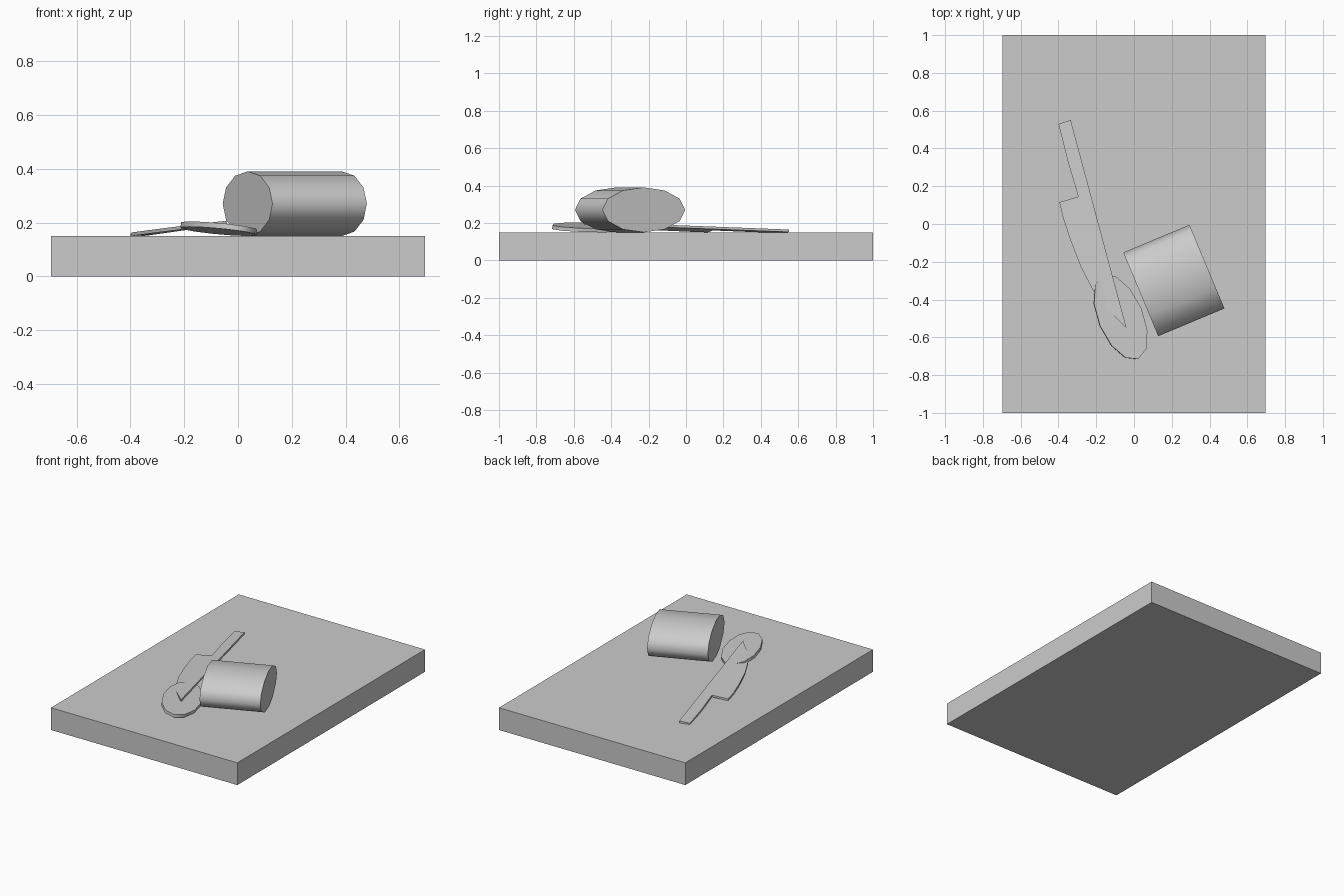
import bpy, bmesh, math
from mathutils import Matrix, Vector

cube = bpy.data.objects.get("Cube")
if cube:
    bpy.data.objects.remove(cube, do_unlink=True)

grey = bpy.data.materials.new("plain_grey")
grey.use_nodes = True
GREY = (0.6, 0.6, 0.6, 1)
grey.diffuse_color = GREY
grey.node_tree.nodes["Principled BSDF"].inputs["Base Color"].default_value = GREY


def prism(name, outline, depth, matrix, smooth=None):
    """Extrude a flat outline downwards by depth, then place it."""
    bm = bmesh.new()
    face = bm.faces.new([bm.verts.new((x, y, 0)) for x, y in outline])
    ext = bmesh.ops.extrude_face_region(bm, geom=[face])
    moved = [v for v in ext["geom"] if isinstance(v, bmesh.types.BMVert)]
    bmesh.ops.translate(bm, verts=moved, vec=(0, 0, -depth))
    bm.transform(matrix)
    bmesh.ops.recalc_face_normals(bm, faces=bm.faces)
    mesh = bpy.data.meshes.new(name)
    bm.to_mesh(mesh)
    bm.free()
    mesh.materials.append(grey)
    obj = bpy.data.objects.new(name, mesh)
    bpy.context.collection.objects.link(obj)
    if smooth:
        bpy.ops.object.select_all(action="DESELECT")
        obj.select_set(True)
        bpy.context.view_layer.objects.active = obj
        bpy.ops.object.shade_smooth_by_angle(angle=math.radians(smooth))
    return obj


def oval(a, b, sides=12):
    steps = [math.tau * i / sides for i in range(sides)]
    return [(a * math.cos(t), b * math.sin(t)) for t in steps]


# Cutting board
TOP = 0.15
prism("board", [(-0.695, -1), (0.695, -1), (0.695, 1), (-0.695, 1)], TOP,
      Matrix.Translation((0, 0, TOP)))

# Loaf: oval cylinder lying on the board, turned sideways
turn = Matrix.Rotation(math.radians(22.7), 4, "Z")
loaf_length = 0.38
prism("loaf", oval(0.12, 0.24), loaf_length,
      Matrix.Translation((0.211, -0.299, TOP + 0.12)) @ turn
      @ Matrix.Rotation(math.pi / 2, 4, "Y")
      @ Matrix.Translation((0, 0, loaf_length / 2)), smooth=70)

# Slice: same oval, lying with its left side raised
prism("slice", oval(0.12, 0.24), 0.02,
      Matrix.Translation((-0.07, -0.493, 0.187)) @ turn
      @ Matrix.Rotation(math.radians(8.3), 4, "Y"), smooth=70)

# Knife: one flat outline from tip along the spine, handle and blade edge
knife_outline = [
    (-0.04, -0.55), (-0.335, 0.55), (-0.4, 0.53), (-0.35, 0.33), (-0.295, 0.145),
    (-0.395, 0.115), (-0.375, 0.03), (-0.335, -0.09), (-0.28, -0.23),
    (-0.215, -0.355), (-0.17, -0.425)]
knife = prism("knife", knife_outline, 0.013, Matrix())

# Lean the knife: tip raised onto the slice, cutting edge lowered
tip = Vector((-0.04, -0.55))
along = (Vector((-0.335, 0.55)) - tip).normalized()
across = Vector((-along.y, along.x))
for v in knife.data.vertices:
    offset = v.co.xy - tip
    v.co.z += 0.207 - 0.037 * offset.dot(along) - 0.1 * offset.dot(across)
